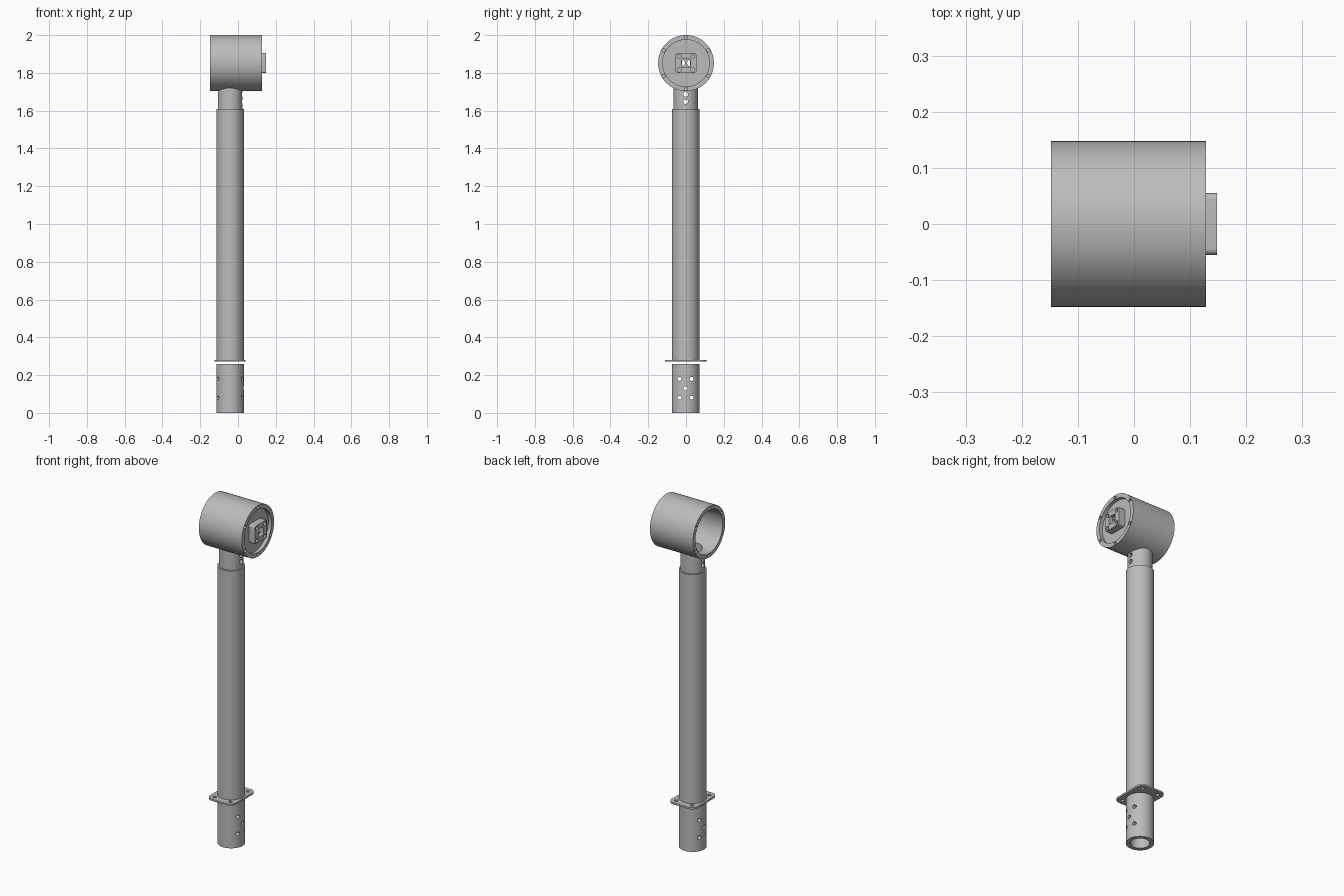
import bpy, bmesh, math
from mathutils import Matrix, Vector

cube = bpy.data.objects.get("Cube")
if cube:
    bpy.data.objects.remove(cube, do_unlink=True)

grey = bpy.data.materials.new("plain grey")
grey.use_nodes = True
grey.diffuse_color = (0.5, 0.5, 0.5, 1)
grey.node_tree.nodes["Principled BSDF"].inputs["Base Color"].default_value = (0.5, 0.5, 0.5, 1)

PX, PY = -0.042, -0.002      # post axis
HZ, HR, HB = 1.852, 0.148, 0.125   # head axis height, outer and bore radius


def finish(bm, name):
    bmesh.ops.recalc_face_normals(bm, faces=bm.faces)
    mesh = bpy.data.meshes.new(name)
    bm.to_mesh(mesh)
    bm.free()
    mesh.materials.append(grey)
    ob = bpy.data.objects.new(name, mesh)
    bpy.context.scene.collection.objects.link(ob)
    return ob


def cyl(name, axis, a, b, r, u, v, segs=64, squash=1.0):
    """Cylinder from a to b; axis 'z' is centred on (u, v) = x, y; axis 'x' on y, z."""
    bm = bmesh.new()
    bmesh.ops.create_cone(bm, cap_ends=True, segments=segs, radius1=r, radius2=r, depth=b - a)
    bmesh.ops.scale(bm, vec=(1, squash, 1), verts=bm.verts)
    mid = (a + b) / 2
    if axis == 'z':
        m = Matrix.Translation((u, v, mid))
    else:
        m = Matrix.Translation((mid, u, v)) @ Matrix.Rotation(math.pi / 2, 4, 'Y')
    bmesh.ops.transform(bm, matrix=m, verts=bm.verts)
    return finish(bm, name)


def rounded_plate(name, axis, a, b, hu, hv, r, u, v):
    """Plate with rounded corners, corner centres at +-hu, +-hv."""
    bm = bmesh.new()
    pts = []
    for i, (su, sv) in enumerate(((1, 1), (-1, 1), (-1, -1), (1, -1))):
        for k in range(9):
            t = (i + k / 8) * math.pi / 2
            p = (u + su * hu + r * math.cos(t), v + sv * hv + r * math.sin(t))
            pts.append((p[0], p[1], a) if axis == 'z' else (a, p[0], p[1]))
    face = bm.faces.new([bm.verts.new(p) for p in pts])
    ext = bmesh.ops.extrude_face_region(bm, geom=[face])
    d = Vector((0, 0, b - a)) if axis == 'z' else Vector((b - a, 0, 0))
    bmesh.ops.translate(bm, vec=d, verts=[e for e in ext["geom"] if isinstance(e, bmesh.types.BMVert)])
    return finish(bm, name)


def cut(ob, cutters):
    """Subtract each cutter, bake the result and discard the cutters."""
    for c in cutters:
        c.hide_render = True
        m = ob.modifiers.new("cut", 'BOOLEAN')
        m.operation, m.solver, m.object = 'DIFFERENCE', 'EXACT', c
    dg = bpy.context.evaluated_depsgraph_get()
    mesh = bpy.data.meshes.new_from_object(ob.evaluated_get(dg))
    ob.modifiers.clear()
    ob.data = mesh
    for c in cutters:
        bpy.data.objects.remove(c, do_unlink=True)
    return ob


parts = []

# Lower socket with five cross-drilled holes
holes = [(-0.032, 0.18), (0.032, 0.18), (0, 0.13), (-0.032, 0.08), (0.032, 0.08)]
cutters = [cyl("cutter", 'z', -0.1, 0.4, 0.05, PX, PY)]
cutters += [cyl("cutter", 'x', -0.3, 0.3, 0.0105, PY + y, z, 20) for y, z in holes]
parts.append(cut(cyl("lower_socket", 'z', 0, 0.26, 0.073, PX, PY), cutters))

# Mounting flange with four bolt holes
cutters = [cyl("cutter", 'z', 0.2, 0.4, 0.05, PX, PY)]
cutters += [cyl("cutter", 'z', 0.2, 0.4, 0.01, PX + sx * 0.051, PY + sy * 0.079, 20)
            for sx in (-1, 1) for sy in (-1, 1)]
parts.append(cut(rounded_plate("mounting_flange", 'z', 0.271, 0.281, 0.05, 0.077, 0.033, PX, PY), cutters))

# Long post tube
parts.append(cut(cyl("post_tube", 'z', 0.281, 1.61, 0.073, PX, PY),
                 [cyl("cutter", 'z', 0.2, 1.8, 0.0648, PX, PY)]))

# Neck, shaped to the head bore, with two cross holes
cutters = [cyl("cutter", 'z', 1.3, 1.95, 0.05, PX, PY),
           cyl("cutter", 'x', -0.4, 0.4, HR - 0.01, 0, HZ, 96)]
cutters += [cyl("cutter", 'x', -0.3, 0.3, 0.0125, PY, z, 24) for z in (1.648, 1.686)]
parts.append(cut(cyl("neck_tube", 'z', 1.45, 1.8, 0.065, PX, PY), cutters))

# Hollow head: rear bore, shallow front recess, neck opening, rim screw holes
cutters = [cyl("cutter", 'x', -0.3, 0.085, HB, 0, HZ, 96),
           cyl("cutter", 'x', 0.108, 0.3, HB - 0.001, 0, HZ, 96),
           cyl("cutter", 'z', 1.6, 1.8, 0.05, PX, PY)]
for i in range(6):
    t = math.radians(30 + 60 * i)
    y, z = 0.1365 * math.cos(t), HZ + 0.1365 * math.sin(t)
    cutters += [cyl("cutter", 'x', a, b, 0.009, y, z, 16) for a, b in ((0.088, 0.2), (-0.2, -0.108))]
for s in (-1, 1):
    cutters.append(cyl("cutter", 'x', 0.05, 0.2, 0.016, s * 0.014, HZ, 24, 0.5))
parts.append(cut(cyl("head_housing", 'x', -0.148, 0.128, HR, 0, HZ, 96), cutters))

# Square connector block with corner screws and a central socket
cutters = [rounded_plate("cutter", 'x', 0.125, 0.2, 0.018, 0.018, 0.005, 0, HZ)]
for s in (-1, 1):
    cutters.append(cyl("cutter", 'x', 0.05, 0.2, 0.016, s * 0.014, HZ, 24, 0.5))
    cutters += [cyl("cutter", 'x', 0.125, 0.2, 0.0105, s * 0.036, HZ + q * 0.036, 20) for q in (-1, 1)]
parts.append(cut(rounded_plate("connector_block", 'x', 0.1079, 0.148, 0.044, 0.042, 0.011, 0, HZ), cutters))

# Smooth the curved walls, keep the rims crisp
bpy.ops.object.select_all(action='DESELECT')
for ob in parts:
    ob.select_set(True)
bpy.context.view_layer.objects.active = parts[0]
bpy.ops.object.shade_smooth_by_angle(angle=math.radians(30))
